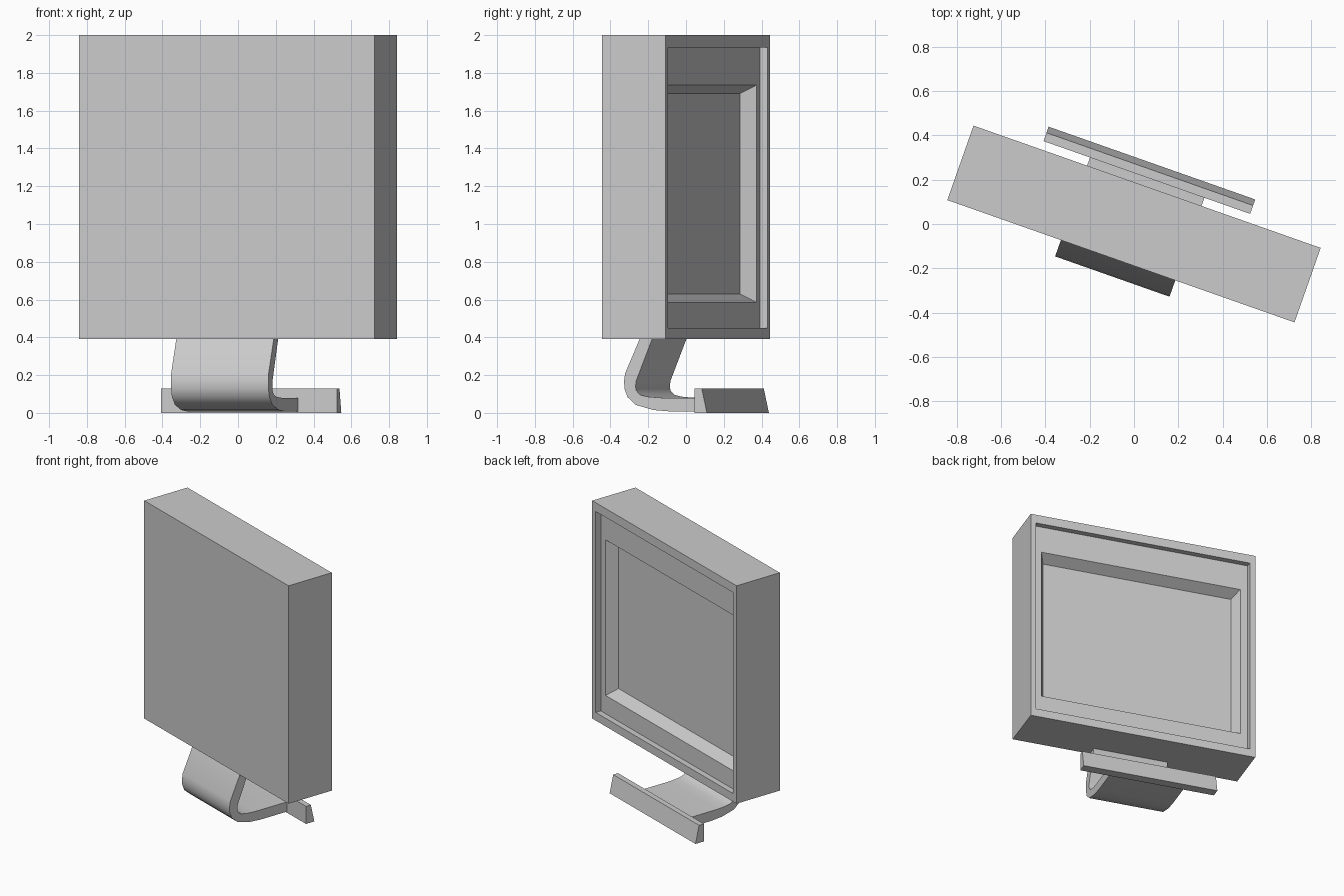
import bpy, bmesh, math

if "Cube" in bpy.data.objects:
    bpy.data.objects.remove(bpy.data.objects["Cube"])

YAW = math.radians(-19.4)  # whole display is turned about z


def add_object(name, bm):
    bmesh.ops.recalc_face_normals(bm, faces=bm.faces)
    mesh = bpy.data.meshes.new(name)
    bm.to_mesh(mesh)
    bm.free()
    ob = bpy.data.objects.new(name, mesh)
    bpy.context.collection.objects.link(ob)
    ob.rotation_euler.z = YAW
    return ob


def extrude_profile(name, profile, x0, x1):
    """Extrude a (y, z) outline along x."""
    bm = bmesh.new()
    face = bm.faces.new([bm.verts.new((x0, y, z)) for y, z in profile])
    out = bmesh.ops.extrude_face_region(bm, geom=[face])
    verts = [g for g in out["geom"] if isinstance(g, bmesh.types.BMVert)]
    bmesh.ops.translate(bm, verts=verts, vec=(x1 - x0, 0, 0))
    return add_object(name, bm)


# Screen housing: nested rectangles (half width, y, z bottom, z top)
# from the flat rear panel through the bezel to the recessed screen
rings = [
    (0.83, -0.178, 0.39, 2.0),
    (0.83, 0.178, 0.39, 2.0),
    (0.79, 0.178, 0.45, 1.935),
    (0.79, 0.136, 0.45, 1.935),
    (0.735, 0.136, 0.585, 1.735),
    (0.695, 0.058, 0.63, 1.69),
]
bm = bmesh.new()
loops = [[bm.verts.new(p) for p in ((-w, y, b), (w, y, b), (w, y, t), (-w, y, t))]
         for w, y, b, t in rings]
for a, b in zip(loops, loops[1:]):
    for i in range(4):
        j = (i + 1) % 4
        bm.faces.new((a[i], a[j], b[j], b[i]))
bm.faces.new(loops[0])
bm.faces.new(loops[-1])
add_object("screen_housing", bm)

# Bent sheet stand
outer = [(-0.16, 0.41), (-0.250, 0.21), (-0.256, 0.17), (-0.254, 0.13), (-0.238, 0.085),
         (-0.19, 0.042), (-0.09, 0.015), (0.0, 0.008), (0.22, 0.008)]
inner = [(0.22, 0.08), (-0.05, 0.08), (-0.12, 0.085), (-0.165, 0.095), (-0.188, 0.118),
         (-0.192, 0.14), (-0.188, 0.17), (-0.091, 0.41)]
stand = extrude_profile("bent_stand", outer + inner, -0.287, 0.26)
bpy.context.view_layer.objects.active = stand
stand.select_set(True)
bpy.ops.object.shade_smooth_by_angle(angle=math.radians(40))

# Foot bar with a sloping outer face
extrude_profile("foot_bar", [(0.217, 0), (0.286, 0), (0.257, 0.13), (0.217, 0.13)],
                -0.509, 0.479)
